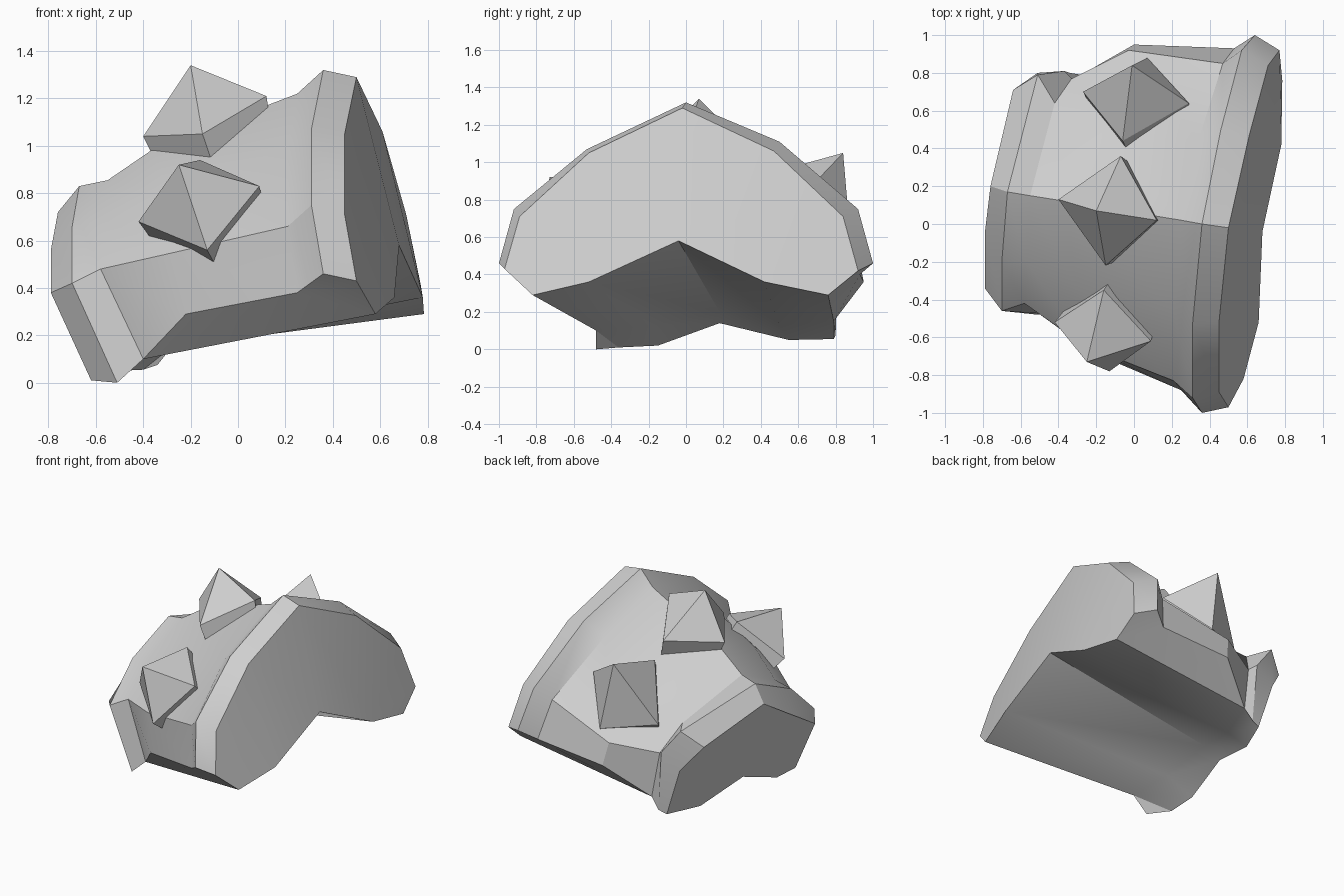
import bpy, bmesh, math
from mathutils import Vector

cube = bpy.data.objects.get("Cube")
if cube:
    bpy.data.objects.remove(cube, do_unlink=True)

grey = bpy.data.materials.new("plain grey")
grey.use_nodes = True
grey.diffuse_color = (0.62, 0.62, 0.62, 1)
grey.node_tree.nodes["Principled BSDF"].inputs["Base Color"].default_value = (0.62, 0.62, 0.62, 1)


def finish(bm, name, smooth_angle=None):
    """Turn a bmesh into a named, coloured object."""
    bmesh.ops.recalc_face_normals(bm, faces=bm.faces)
    mesh = bpy.data.meshes.new(name)
    bm.to_mesh(mesh)
    bm.free()
    mesh.materials.append(grey)
    ob = bpy.data.objects.new(name, mesh)
    bpy.context.collection.objects.link(ob)
    if smooth_angle:
        bpy.ops.object.select_all(action='DESELECT')
        ob.select_set(True)
        bpy.context.view_layer.objects.active = ob
        bpy.ops.object.shade_smooth_by_angle(angle=math.radians(smooth_angle))
    return ob


def bridge(bm, a, b):
    """Quads between two open loops of equal length."""
    for i in range(len(a) - 1):
        bm.faces.new((a[i], a[i + 1], b[i + 1], b[i]))


# Arched cross-sections, each running front to back, from the wide end to the narrow end
wide_cap = [(.50, -.97, .43), (.45, -.89, .71), (.45, -.52, 1.05), (.50, -.02, 1.29),
            (.61, .47, 1.06), (.71, .84, .71), (.77, .92, .42)]
wide_rim = [(.36, -1.0, .46), (.31, -.92, .75), (.31, -.53, 1.07), (.36, 0, 1.32),
            (.46, .50, 1.11), (.57, .92, .75), (.64, 1.0, .46)]
groove = [(.25, -.88, .38), (.21, -.83, .66), (.21, -.46, .99), (.25, .02, 1.22),
          (.34, .44, 1.0), (.47, .85, .67), (.53, .93, .40)]
body = [(-.22, -.68, .29), (-.27, -.64, .55), (-.30, -.34, .81), (-.36, .12, .985),
        (-.17, .48, .80), (-.03, .92, .52), (0, .95, .36)]
waist = [(-.40, -.48, .10), (-.58, -.42, .48), (-.57, -.20, .69), (-.55, .15, .855),
         (-.42, .64, .66), (-.33, .77, .47), (-.28, .79, .15)]
narrow_rim = [(-.51, -.48, 0), (-.70, -.46, .42), (-.70, -.20, .66), (-.67, .17, .83),
              (-.51, .79, .68), (-.37, .81, .50), (-.34, .80, .075)]
narrow_cap = [(-.62, -.36, .01), (-.79, -.34, .38), (-.79, -.05, .56), (-.76, .20, .72),
              (-.64, .71, .57), (-.51, .80, .40), (-.40, .79, .055)]
# Notched underside, front to back
under_wide = [(.58, -.82, .29), (.66, -.52, .36), (.68, -.04, .58), (.78, .42, .36), (.785, .76, .29)]
under_bend = [(-.43, -.18, .13), (-.45, .18, .20), (-.38, .50, .13)]
under_lip = [(-.62, -.15, .02), (-.58, .18, .14), (-.50, .55, .05)]

bm = bmesh.new()
add = lambda pts: [bm.verts.new(p) for p in pts]
arches = [add(p) for p in (wide_cap, wide_rim, groove, body, waist, narrow_rim, narrow_cap)]
cap = arches[0]
under = add(under_wide)
bend = [arches[4][0]] + add(under_bend) + [arches[4][-1]]
lip = [arches[6][0]] + add(under_lip) + [arches[6][-1]]
for a, b in zip(arches, arches[1:]):
    bridge(bm, a, b)
bridge(bm, under, bend)
bridge(bm, bend, lip)
# Wide end, in four slightly folded panels
bm.faces.new(cap[:3] + [under[1], under[0]])
bridge(bm, cap[2:5], under[1:4])
bm.faces.new(cap[4:] + [under[4], under[3]])
# Narrow end
bm.faces.new(arches[6] + lip[-2:0:-1])
# Lower front and back edges
for k in (0, -1):
    e = [a[k] for a in arches]
    bm.faces.new(e[:3] + [under[k]])
    bm.faces.new((e[2], e[3], e[4], under[k]))
    bm.faces.new(e[4:])
finish(bm, "shoulder_plate", 30)


def spike(name, apex, corners, depth=.24, taper=.86):
    """Four-sided point on a tapered root sunk into the plate."""
    bm = bmesh.new()
    corners = [Vector(c) for c in corners]
    centre = sum(corners, Vector()) / 4
    normal = (corners[2] - corners[0]).cross(corners[3] - corners[1]).normalized()
    if normal.dot(Vector(apex) - centre) < 0:
        normal.negate()
    base = [bm.verts.new(c) for c in corners]
    root = [bm.verts.new(centre + (c - centre) * taper - normal * depth) for c in corners]
    tip = bm.verts.new(apex)
    for i in range(4):
        j = (i + 1) % 4
        bm.faces.new((base[i], base[j], tip))
        bm.faces.new((root[i], root[j], base[j], base[i]))
    bm.faces.new(root)
    finish(bm, name)


spike("top_spike", (-.20, .07, 1.34),
      [(-.40, .13, 1.04), (-.15, -.22, 1.05), (.12, .02, 1.21), (-.07, .36, 1.05)])
spike("front_spike", (-.25, -.73, .92),
      [(-.42, -.52, .68), (-.13, -.78, .56), (.09, -.62, .83), (-.16, -.35, .94)])
spike("back_spike", (-.01, .84, 1.05),
      [(-.27, .70, .63), (-.06, .44, .94), (.29, .64, .84), (.07, .88, .58)])
